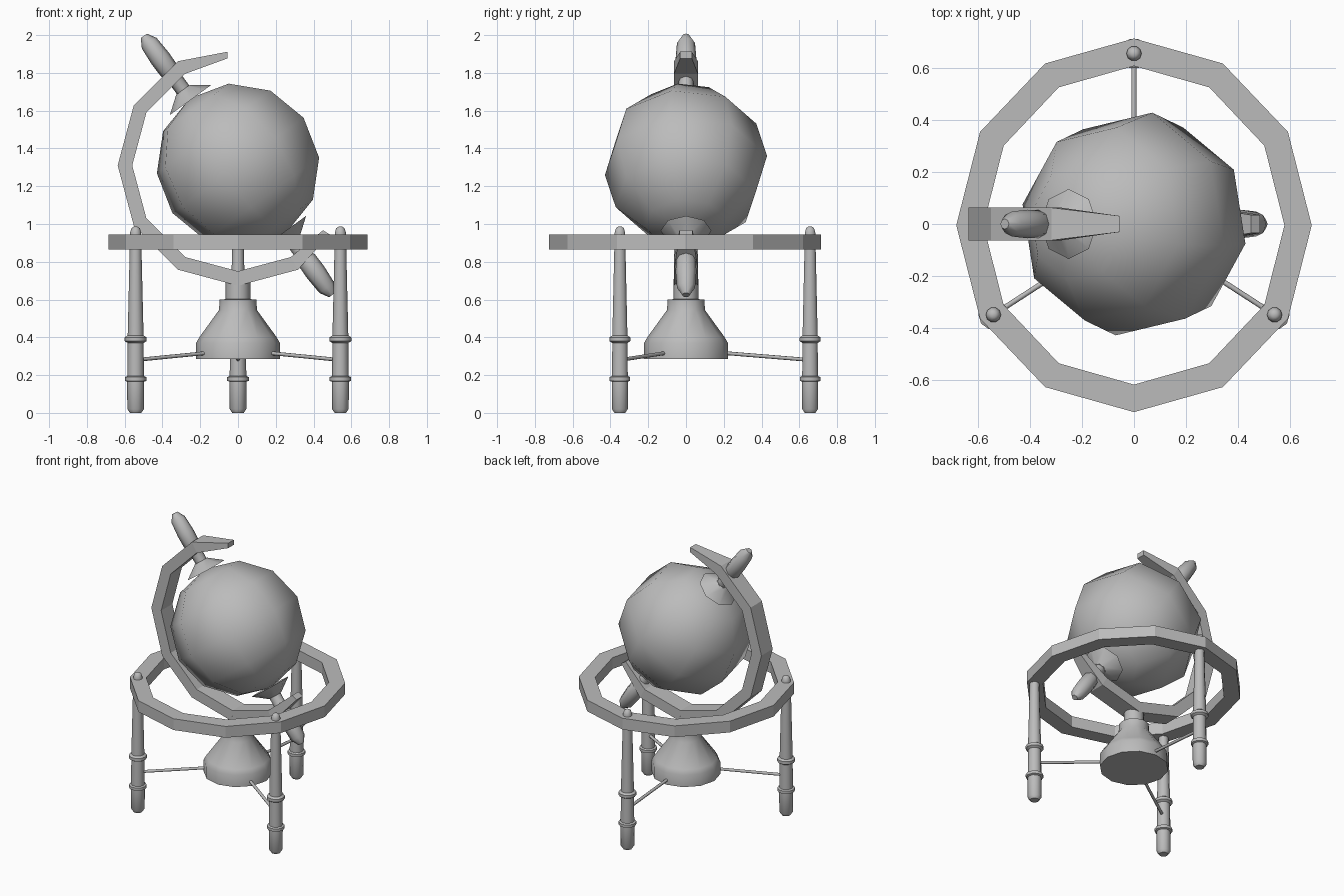
import bpy, bmesh, math
from mathutils import Matrix, Vector

cube = bpy.data.objects.get("Cube")
if cube:
    bpy.data.objects.remove(cube, do_unlink=True)

GREY = (0.5, 0.5, 0.5, 1)
grey = bpy.data.materials.new("plain_grey")
grey.use_nodes = True
grey.diffuse_color = GREY
grey.node_tree.nodes["Principled BSDF"].inputs["Base Color"].default_value = GREY


def finish(name, bm, matrix=Matrix(), smooth=None):
    """Turn a bmesh into a named object, optionally smooth below an angle."""
    bmesh.ops.recalc_face_normals(bm, faces=bm.faces)
    bm.transform(matrix)
    mesh = bpy.data.meshes.new(name)
    bm.to_mesh(mesh)
    bm.free()
    mesh.materials.append(grey)
    obj = bpy.data.objects.new(name, mesh)
    bpy.context.collection.objects.link(obj)
    if smooth:
        bpy.ops.object.select_all(action='DESELECT')
        obj.select_set(True)
        bpy.context.view_layer.objects.active = obj
        bpy.ops.object.shade_smooth_by_angle(angle=math.radians(smooth))
    return obj


def loft(loops, closed=False):
    """Bridge loops of points; cap the ends unless closed."""
    bm = bmesh.new()
    rows = [[bm.verts.new(p) for p in loop] for loop in loops]
    n = len(rows[0])
    pairs = list(zip(rows, rows[1:])) + ([(rows[-1], rows[0])] if closed else [])
    for a, b in pairs:
        for i in range(n):
            j = (i + 1) % n
            bm.faces.new((a[i], a[j], b[j], b[i]))
    if not closed:
        bm.faces.new(rows[0])
        bm.faces.new(rows[-1])
    return bm


def turned(name, profile, sides, matrix=Matrix(), smooth=40):
    """Lathe a list of (radius, height) around z."""
    turns = [2 * math.pi * i / sides for i in range(sides)]
    loops = [[(r * math.cos(a), r * math.sin(a), z) for a in turns] for r, z in profile]
    return finish(name, loft(loops), matrix, smooth)


# Horizon ring
ring = []
for i in range(12):
    a = math.radians(30 * i)
    c, s = math.cos(a), math.sin(a)
    ring.append([(rx * c, ry * s - 0.005, z) for rx, ry, z in
                 ((0.58, 0.614, 0.865), (0.685, 0.72, 0.865),
                  (0.685, 0.72, 0.945), (0.58, 0.614, 0.945))])
finish("horizon_ring", loft(ring, closed=True))

# Pedestal under the meridian arc
turned("pedestal", [(0.222, 0.285), (0.222, 0.37), (0.205, 0.4), (0.1, 0.545), (0.098, 0.6),
                    (0.065, 0.602), (0.065, 0.71)], 12)

# Turned legs with collars, and braces to the pedestal
LEG = [(0.03, 0), (0.044, 0.02), (0.045, 0.165),
       (0.057, 0.17), (0.057, 0.19), (0.044, 0.195), (0.042, 0.37),
       (0.058, 0.38), (0.058, 0.4), (0.042, 0.41), (0.031, 0.87), (0.029, 0.955),
       (0.022, 0.978), (0.01, 0.986)]
for side, x, y in (("back", 0, 0.657), ("left", 0.542, -0.35), ("right", -0.542, -0.35)):
    turned(side + "_leg", LEG, 10, Matrix.Translation((x, y, 0)), 50)
    start = Vector((x * 0.25, y * 0.25, 0.32))
    along = Vector((x, y, 0.28)) - start
    turn = along.to_track_quat('Z', 'Y').to_matrix().to_4x4()
    turned(side + "_brace", [(0.01, 0), (0.01, along.length)], 8,
           Matrix.Translation(start) @ turn, 50)

# Globe on a tilted axis
CENTRE = Vector((0, 0, 1.31))
tilt = Matrix.Translation(CENTRE) @ Matrix.Rotation(math.radians(-36), 4, 'Y')
bm = bmesh.new()
bmesh.ops.create_uvsphere(bm, u_segments=8, v_segments=6, radius=0.438)
bmesh.ops.rotate(bm, verts=bm.verts, matrix=Matrix.Rotation(math.radians(-11.5), 3, 'Z'))
finish("globe", bm, tilt, 60)

# Flared caps and handles at both poles
for end, flip in (("upper", 0), ("lower", math.pi)):
    pole = tilt @ Matrix.Rotation(flip, 4, 'X')
    turned(end + "_cap", [(0.135, 0.428), (0.045, 0.495)], 8, pole, 30)
    turned(end + "_handle", [(0.04, 0.43), (0.04, 0.59), (0.053, 0.62), (0.055, 0.7),
                             (0.048, 0.8), (0.02, 0.848)], 8, pole, 50)

# Meridian arc with tapered tips
arc = []


def station(outer, inner, half):
    """Add one rectangular cross-section of the arc, given (x, z) pairs."""
    (ox, oz), (ix, iz) = outer, inner
    arc.append([(ox, -half, oz), (ox, half, oz), (ix, half, iz), (ix, -half, iz)])


station((-0.055, 1.912), (-0.055, 1.877), 0.031)
for i in range(1, 8):
    a = math.radians(-30 * i)
    station(*[(r * math.sin(a), CENTRE.z + r * math.cos(a)) for r in (0.637, 0.56)], 0.063)
station((0.485, 0.945), (0.45, 0.967), 0.035)
finish("meridian_arc", loft(arc))
